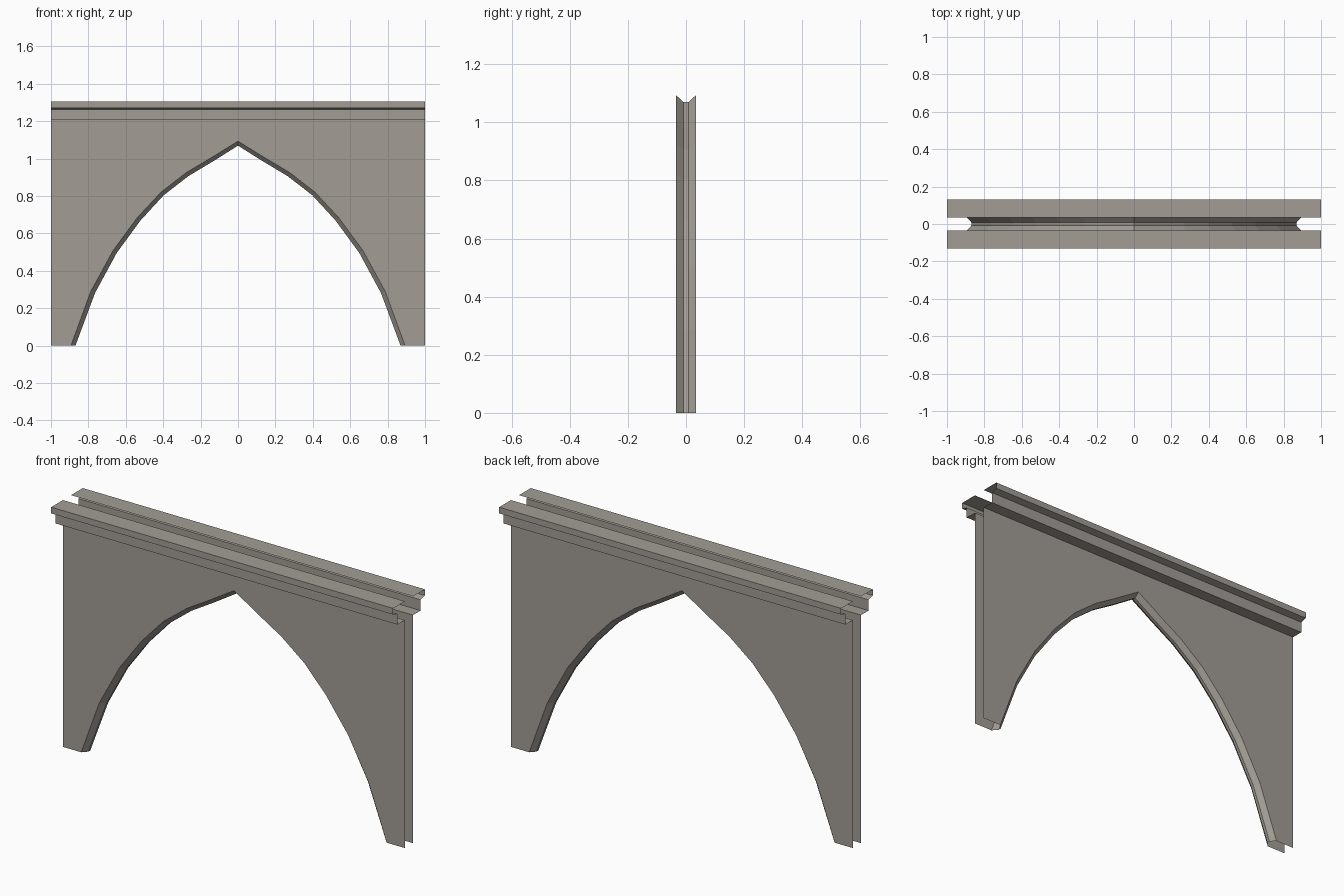
import bpy

if "Cube" in bpy.data.objects:
    bpy.data.objects.remove(bpy.data.objects["Cube"])

# One stone colour for everything
stone = bpy.data.materials.new("warm grey stone")
stone.diffuse_color = (0.36, 0.335, 0.30, 1.0)
stone.use_nodes = True
stone.node_tree.nodes["Principled BSDF"].inputs["Base Color"].default_value = stone.diffuse_color

PANEL_Y = 0.034   # half distance between the two wall sheets
LIP_Y = 0.008     # half width of the flat strip under the arch
PANEL_TOP = 1.205


def make(name, verts, faces):
    mesh = bpy.data.meshes.new(name)
    mesh.from_pydata(verts, [], faces)
    mesh.materials.append(stone)
    mesh.update()
    obj = bpy.data.objects.new(name, mesh)
    bpy.context.collection.objects.link(obj)
    return obj


def mirrored(half):
    """Left half of an arch, ending at x = 0, completed to the right."""
    return half + [(-x, z) for x, z in reversed(half[:-1])]


# Pointed arch: edge of the wall opening, and the inner chamfer edge
outer = mirrored([(-0.893, 0), (-0.787, 0.29), (-0.668, 0.508), (-0.54, 0.682),
                  (-0.412, 0.82), (-0.275, 0.926), (-0.137, 1.008), (0, 1.093)])
inner = mirrored([(-0.869, 0), (-0.764, 0.282), (-0.648, 0.496), (-0.522, 0.668),
                  (-0.397, 0.804), (-0.264, 0.907), (-0.130, 0.987), (0, 1.069)])

# Arch soffit: chamfer, flat strip, chamfer
rails = [(outer, -PANEL_Y), (inner, -LIP_Y), (inner, LIP_Y), (outer, PANEL_Y)]
n = len(outer)
verts = [(x, y, z) for curve, y in rails for x, z in curve]
faces = [(r * n + i, (r + 1) * n + i, (r + 1) * n + i + 1, r * n + i + 1)
         for r in range(3) for i in range(n - 1)]
make("arch_soffit", verts, faces)

# Open cornice section, from the wall outwards and back in over the top
section = [(PANEL_Y, PANEL_TOP), (0.097, PANEL_TOP), (0.097, 1.262),
           (0.132, 1.271), (0.132, 1.304), (PANEL_Y, 1.304)]

for side, label in ((-1, "front"), (1, "back")):
    # Wall sheet with the arch cut out
    outline = [(-1, 0)] + outer + [(1, 0), (1, PANEL_TOP), (-1, PANEL_TOP)]
    order = list(range(len(outline)))
    if side > 0:
        order.reverse()
    make(label + "_wall", [(x, side * PANEL_Y, z) for x, z in outline], [order])

    # Cornice strip along the top
    verts = [(x, side * y, z) for y, z in section for x in (-1, 1)]
    faces = []
    for i in range(len(section) - 1):
        f = (2 * i, 2 * i + 1, 2 * i + 3, 2 * i + 2)
        faces.append(f if side < 0 else f[::-1])
    make(label + "_cornice", verts, faces)
